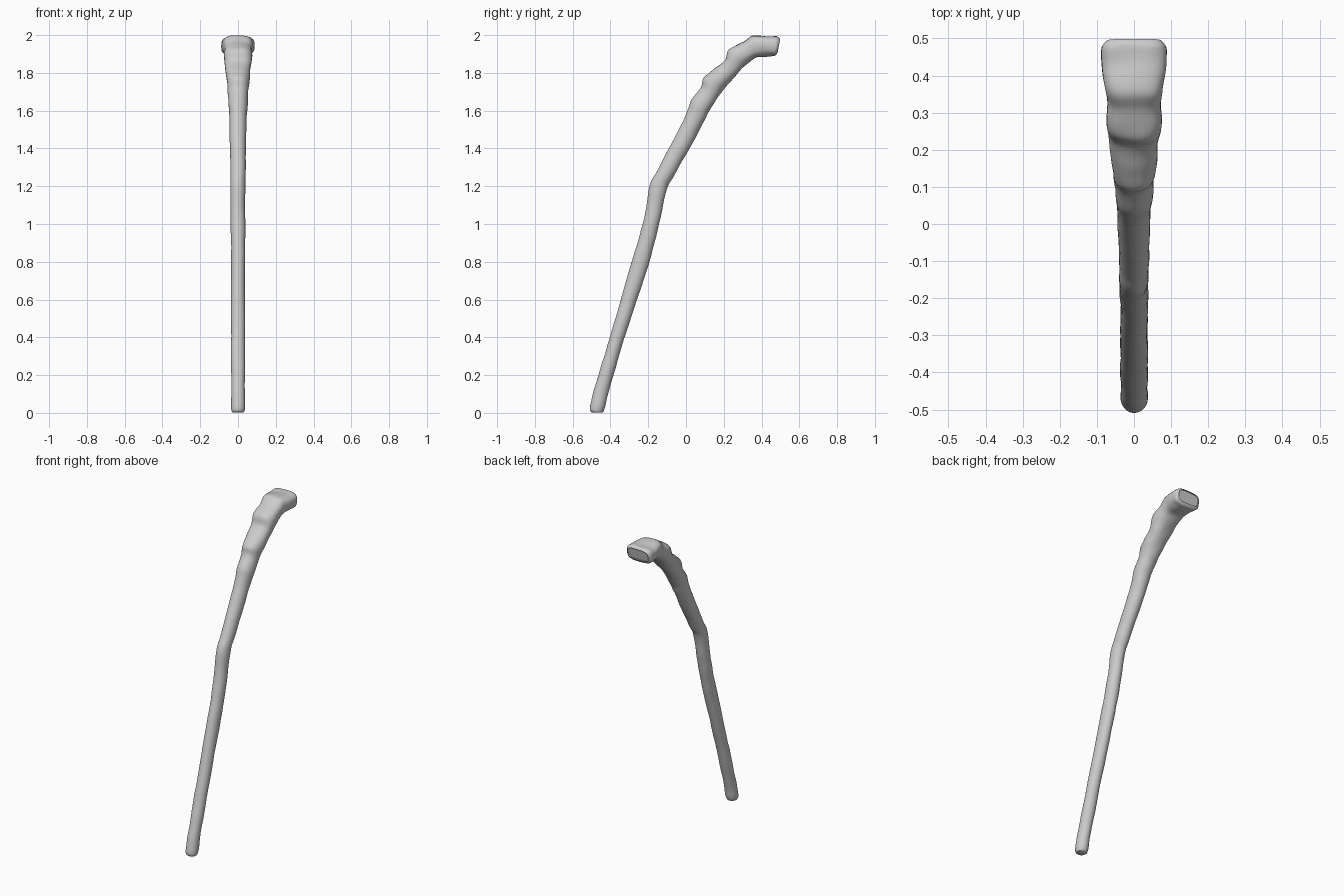
import bpy, bmesh, math
from mathutils import Vector, noise

if "Cube" in bpy.data.objects:
    bpy.data.objects.remove(bpy.data.objects["Cube"])

# Sections: outer (back-of-bend) edge y,z ; inner edge y,z ; half width in x
SECTIONS = [
    (-.498, .002, -.442, .002, .028),
    (-.508, .03, -.433, .02, .036),
    (-.476, .16, -.404, .13, .036),
    (-.40, .41, -.328, .39, .037),
    (-.285, .81, -.20, .78, .037),
    (-.222, 1.03, -.143, 1.00, .038),
    (-.190, 1.21, -.103, 1.18, .039),
    (-.145, 1.295, -.067, 1.25, .040),
    (-.075, 1.43, .010, 1.385, .042),
    (.005, 1.59, .088, 1.53, .046),
    (.030, 1.66, .118, 1.59, .050),
    (.080, 1.725, .160, 1.655, .053),
    (.095, 1.775, .190, 1.70, .056),
    (.145, 1.815, .235, 1.755, .062),
    (.205, 1.865, .275, 1.80, .069),
    (.228, 1.925, .325, 1.85, .073),
    (.305, 1.962, .368, 1.880, .075),
    (.355, 1.997, .405, 1.886, .078),
    (.430, 1.993, .450, 1.888, .087),
    (.480, 1.993, .472, 1.891, .087),
    (.499, 1.980, .485, 1.908, .074),
]
SEGMENTS = 28
STEPS = 6


def spline(p0, p1, p2, p3, t):
    return [0.5 * (2 * b + (c - a) * t + (2 * a - 5 * b + 4 * c - d) * t * t
                   + (3 * b - a - 3 * c + d) * t ** 3)
            for a, b, c, d in zip(p0, p1, p2, p3)]


def ring_points(sec, square):
    oy, oz, iy, iz, hw = sec
    outer, inner = Vector((0, oy, oz)), Vector((0, iy, iz))
    mid, half = (outer + inner) / 2, (outer - inner) / 2
    pts = []
    for k in range(SEGMENTS):
        a = 2 * math.pi * k / SEGMENTS
        c, s = math.cos(a), math.sin(a)
        p = 2 / square
        x = math.copysign(abs(c) ** p, c) * hw
        h = math.copysign(abs(s) ** p, s)
        pts.append(mid + half * h + Vector((x, 0, 0)))
    return pts


# Shaft and hooked handle lofted through the sections
bm = bmesh.new()
rings = []
last = len(SECTIONS) - 1
for i in range(last + 1):
    for j in range(STEPS if i < last else 1):
        t = j / STEPS
        quad = [SECTIONS[min(max(i + o, 0), last)] for o in (-1, 0, 1, 2)]
        square = 2 + 1.3 * max(0, (i + t - 11) / (last - 11))
        pts = ring_points(spline(*quad, t), square)
        # Carved, slightly uneven wood surface
        rough = .003 + .005 * max(0, (i + t - 8) / (last - 8))
        if i + t < 1 or i + t > last - 1:
            rough = 0.002
        mid = sum(pts, Vector()) / SEGMENTS
        rings.append([bm.verts.new(p + (p - mid).normalized() * rough
                                   * noise.noise(p * 14)) for p in pts])

for a, b in zip(rings, rings[1:]):
    for k in range(SEGMENTS):
        n = (k + 1) % SEGMENTS
        bm.faces.new((a[k], a[n], b[n], b[k]))

# Flat foot and shallow hollow in the handle end
bm.faces.new(rings[0][::-1])
tip = bm.faces.new(rings[-1])
bmesh.ops.inset_region(bm, faces=[tip], thickness=.012)
for v in tip.verts:
    v.co.y -= .008
bmesh.ops.recalc_face_normals(bm, faces=bm.faces[:])

for v in bm.verts:
    v.co.z = min(max(v.co.z, 0), 2)

mesh = bpy.data.meshes.new("wooden_stick")
bm.to_mesh(mesh)
bm.free()
stick = bpy.data.objects.new("wooden_stick", mesh)
bpy.context.collection.objects.link(stick)
bpy.context.view_layer.objects.active = stick
stick.select_set(True)
bpy.ops.object.shade_smooth_by_angle(angle=math.radians(50))
